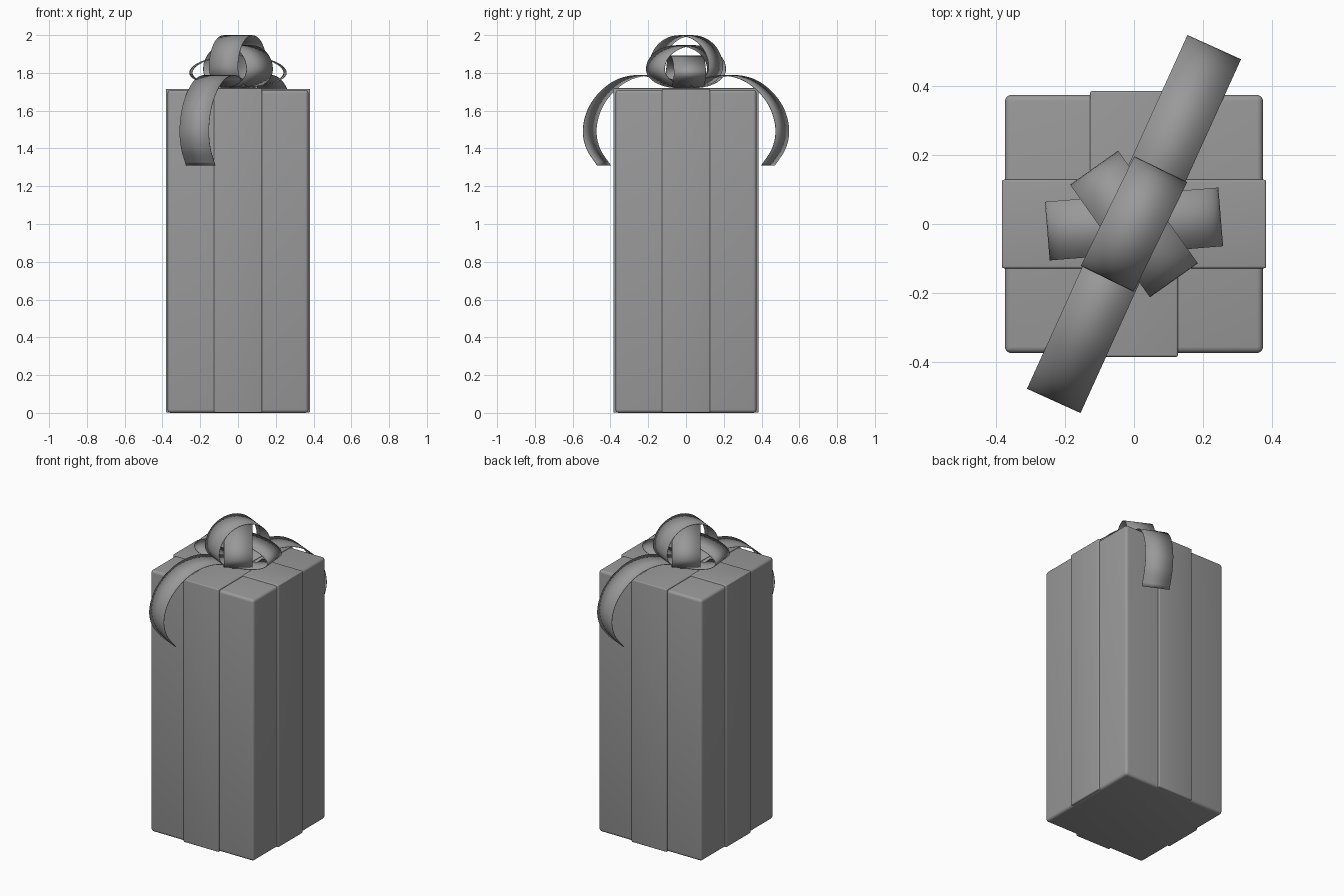
import bpy, bmesh, math
from mathutils import Vector

cube = bpy.data.objects.get("Cube")
if cube:
    bpy.data.objects.remove(cube, do_unlink=True)

GREY = (0.32, 0.32, 0.32, 1)
mat = bpy.data.materials.new("plain grey")
mat.use_nodes = True
mat.diffuse_color = GREY
mat.node_tree.nodes["Principled BSDF"].inputs["Base Color"].default_value = GREY

RIBBON = 0.17
LID = 1.71


def finish(name, bm):
    bmesh.ops.recalc_face_normals(bm, faces=bm.faces)
    mesh = bpy.data.meshes.new(name)
    bm.to_mesh(mesh)
    bm.free()
    mesh.materials.append(mat)
    obj = bpy.data.objects.new(name, mesh)
    bpy.context.collection.objects.link(obj)
    bpy.ops.object.select_all(action="DESELECT")
    bpy.context.view_layer.objects.active = obj
    obj.select_set(True)
    bpy.ops.object.shade_smooth_by_angle(angle=math.radians(40))
    return obj


def block(name, size, z0, z1, bevel):
    bm = bmesh.new()
    bmesh.ops.create_cube(bm, size=1)
    for v in bm.verts:
        v.co = Vector((v.co.x * size[0], v.co.y * size[1], z0 + (v.co.z + 0.5) * (z1 - z0)))
    bmesh.ops.bevel(bm, geom=bm.edges[:], offset=bevel, segments=4, profile=0.5, affect="EDGES")
    return finish(name, bm)


def strip(name, path, angle, closed=False):
    """Sweep a flat ribbon along a (distance, height) path heading at an angle."""
    along = Vector((math.cos(angle), math.sin(angle), 0))
    side = Vector((-along.y, along.x, 0)) * RIBBON / 2
    bm = bmesh.new()
    rows = []
    for s, z in path:
        p = along * s + Vector((0, 0, z))
        rows.append((bm.verts.new(p - side), bm.verts.new(p + side)))
    following = rows[1:] + (rows[:1] if closed else [])
    for a, b in zip(rows, following):
        bm.faces.new((a[0], a[1], b[1], b[0]))
    obj = finish(name, bm)
    mod = obj.modifiers.new("thickness", "SOLIDIFY")
    mod.thickness = 0.003
    mod.offset = 0
    return obj


def loop_path(reach, bottom, middle, top, count=48):
    path = []
    for i in range(count):
        a = math.tau * i / count
        rise = top - middle if math.sin(a) > 0 else middle - bottom
        path.append((reach * math.cos(a), middle + rise * math.sin(a)))
    return path


def smooth_path(points, steps=5):
    pts = [Vector(p) for p in points]
    pts = [2 * pts[0] - pts[1]] + pts + [2 * pts[-1] - pts[-2]]
    path = []
    for a, b, c, d in zip(pts, pts[1:], pts[2:], pts[3:]):
        for i in range(steps):
            t = i / steps
            path.append(0.5 * (2 * b + (c - a) * t + (2 * a - 5 * b + 4 * c - d) * t**2
                               + (3 * b - a - 3 * c + d) * t**3))
    return path + [pts[-2]]


# Tall box and the two bands wrapped over it
block("gift_box", (0.746, 0.746), 0, LID, 0.018)
block("band_across", (0.764, 0.256), 0.002, LID + 0.006, 0.006)
block("band_front_to_back", (0.254, 0.768), 0.001, LID + 0.009, 0.006)

# Bow: three crossing loops, stacked by height
strip("bow_loop_top", loop_path(0.175, 1.72, 1.83, 1.998), math.radians(64), True)
strip("bow_loop_middle", loop_path(0.198, 1.722, 1.82, 1.945), math.radians(-54.7), True)
strip("bow_loop_low", loop_path(0.25, 1.724, 1.8, 1.89), math.radians(4.7), True)

# Ribbon tails curling over the front and back edges
tail = smooth_path([(0, 1.73), (0.12, 1.765), (0.24, 1.787), (0.36, 1.765), (0.46, 1.70),
                    (0.53, 1.61), (0.56, 1.5), (0.54, 1.4), (0.477, 1.31)])
for name, turn in (("tail_back", 0), ("tail_front", math.pi)):
    strip(name, tail, math.radians(65.6) + turn)
